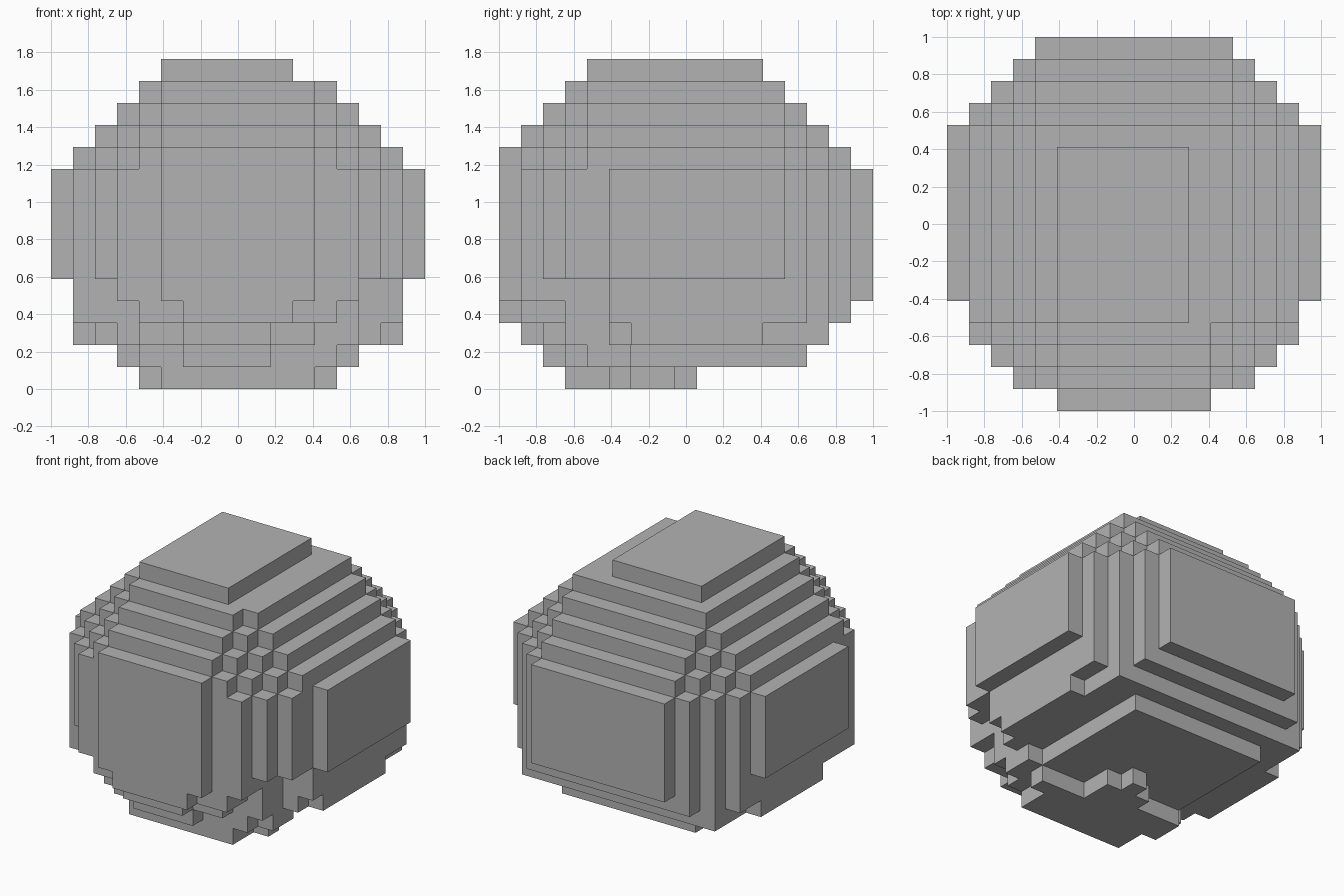
import bpy
import bmesh
from mathutils import Vector

if "Cube" in bpy.data.objects:
    bpy.data.objects.remove(bpy.data.objects["Cube"], do_unlink=True)

N = 17            # blocks along the longest side
U = 2 / N         # size of one block
cells = set()


def fill(k, x0, x1, y0, y1):
    """Fill a rectangle of blocks in layer k."""
    cells.update((i, j, k) for i in range(x0, x1) for j in range(y0, y1))


def fill_mid(k, inset, y0, y1):
    """Fill a rectangle centred on x, inset from both sides."""
    fill(k, inset, N - inset, y0, y1)


# Domed crown: every layer steps in by one block, with stepped corners
for k in range(10, 14):
    front, back = k - 10, 26 - k
    for n in range(14 - k + 1):
        fill_mid(k, 5 - n, front + n, back - max(n - 1, 0))
fill(14, 5, 11, 4, 12)

# Straight middle with raised plates on all four sides
for k in range(5, 10):
    for inset, y0, y1 in ((5, 0, 17), (4, 1, 17), (3, 1, 16),
                          (2, 2, 15), (1, 3, 14), (0, 5, 13)):
        fill_mid(k, inset, y0, y1)

# Tapering underside, uneven towards the front
underside = {
    4: ((5, 12, 0, 17), (4, 13, 1, 17), (3, 14, 1, 16),
        (1, 14, 3, 14), (2, 15, 5, 15), (1, 16, 5, 14)),
    3: ((6, 11, 0, 16), (4, 13, 1, 16), (3, 14, 3, 16),
        (1, 14, 3, 14), (2, 15, 5, 15), (1, 16, 5, 14)),
    2: ((6, 10, 1, 15), (4, 12, 2, 15), (3, 14, 3, 15),
        (2, 15, 5, 15), (1, 16, 6, 12)),
    1: ((6, 10, 2, 14), (4, 13, 3, 14), (3, 14, 4, 6)),
    # Foot
    0: ((5, 12, 3, 6), (5, 13, 5, 6), (4, 10, 6, 7),
        (7, 10, 7, 8), (8, 9, 8, 9), (4, 5, 5, 6)),
}
for k, rects in underside.items():
    for rect in rects:
        fill(k, *rect)

# Skin: one quad wherever a block meets empty space
bm = bmesh.new()
corners = {}


def corner(p):
    if p not in corners:
        corners[p] = bm.verts.new(Vector((p[0] - N / 2, p[1] - N / 2, p[2])) * U)
    return corners[p]


for cell in sorted(cells):
    for axis in range(3):
        a, b = (axis + 1) % 3, (axis + 2) % 3
        for side in (0, 1):
            neighbour = list(cell)
            neighbour[axis] += 2 * side - 1
            if tuple(neighbour) in cells:
                continue
            quad = []
            for da, db in ((0, 0), (1, 0), (1, 1), (0, 1)):
                p = list(cell)
                p[axis] += side
                p[a] += da
                p[b] += db
                quad.append(corner(tuple(p)))
            bm.faces.new(quad if side else quad[::-1])

# Merge flat areas into large clean faces
bmesh.ops.dissolve_limit(bm, angle_limit=0.01, verts=bm.verts[:], edges=bm.edges[:])

mesh = bpy.data.meshes.new("stepped_ball")
bm.to_mesh(mesh)
bm.free()
ball = bpy.data.objects.new("stepped_ball", mesh)
bpy.context.collection.objects.link(ball)

# Plain grey
grey = bpy.data.materials.new("grey")
grey.use_nodes = True
colour = (0.45, 0.45, 0.45, 1)
grey.diffuse_color = colour
grey.node_tree.nodes["Principled BSDF"].inputs["Base Color"].default_value = colour
mesh.materials.append(grey)
